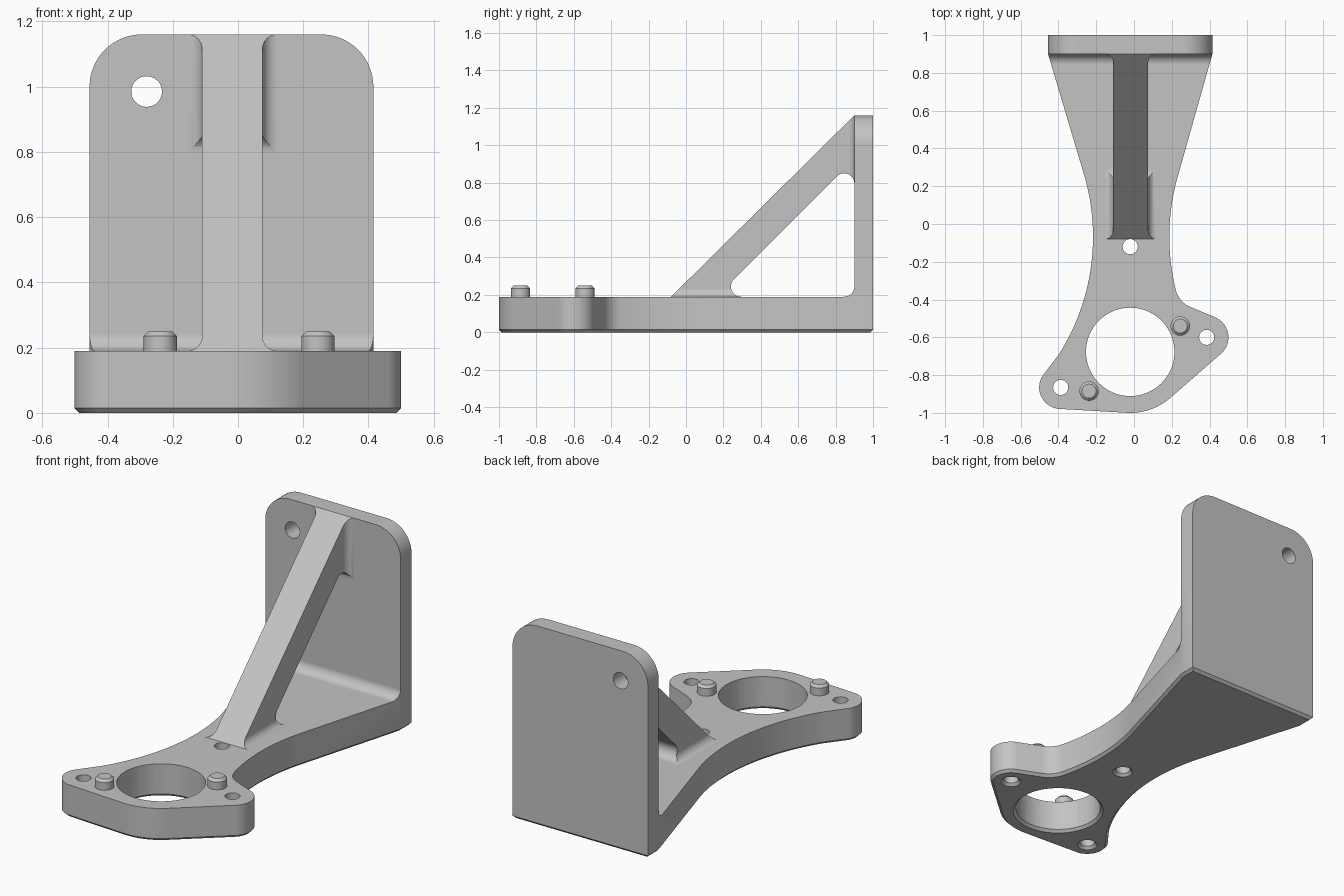
import bpy, bmesh
from math import cos, sin, radians

cube = bpy.data.objects.get("Cube")
if cube:
    bpy.data.objects.remove(cube, do_unlink=True)

GREY = (0.55, 0.55, 0.55, 1)
grey = bpy.data.materials.new("light grey metal")
grey.use_nodes = True
grey.diffuse_color = GREY
grey.node_tree.nodes["Principled BSDF"].inputs["Base Color"].default_value = GREY


def arc(cx, cy, r, a0, a1, n=16):
    """Points on an arc, angles in degrees."""
    return [(cx + r * cos(radians(a0 + (a1 - a0) * i / n)),
             cy + r * sin(radians(a0 + (a1 - a0) * i / n))) for i in range(n + 1)]


def make_object(name, bm):
    mesh = bpy.data.meshes.new(name)
    bmesh.ops.recalc_face_normals(bm, faces=bm.faces)
    bm.to_mesh(mesh)
    bm.free()
    mesh.materials.append(grey)
    ob = bpy.data.objects.new(name, mesh)
    bpy.context.collection.objects.link(ob)
    return ob


def prism(name, points, axis, lo, hi, chamfer=0):
    """Extrude a closed profile along an axis, with an optional chamfer at the low end."""
    place = {"x": lambda u, v, w: (w, u, v),
             "y": lambda u, v, w: (u, w, v),
             "z": lambda u, v, w: (u, v, w)}[axis]
    bm = bmesh.new()
    rings = [[bm.verts.new(place(u, v, w)) for u, v in points] for w in (lo + chamfer, hi)]
    low = bm.faces.new(rings[0])
    bm.faces.new(rings[1])
    for i in range(len(points)):
        j = (i + 1) % len(points)
        bm.faces.new((rings[0][i], rings[0][j], rings[1][j], rings[1][i]))
    bmesh.ops.recalc_face_normals(bm, faces=bm.faces)
    if chamfer:
        bmesh.ops.inset_region(bm, faces=[low], thickness=chamfer, use_even_offset=True)
        for v in low.verts:
            v.co.z = lo
    return make_object(name, bm)


def cone(name, x, y, r1, r2, lo, hi):
    bm = bmesh.new()
    bmesh.ops.create_cone(bm, cap_ends=True, segments=64, radius1=r1, radius2=r2, depth=hi - lo)
    bmesh.ops.translate(bm, verts=bm.verts, vec=(x, y, (lo + hi) / 2))
    return make_object(name, bm)


def combine(target, tool, operation):
    """Apply a boolean and remove the tool."""
    mod = target.modifiers.new("boolean", "BOOLEAN")
    mod.operation, mod.object, mod.solver = operation, tool, "EXACT"
    bpy.context.view_layer.objects.active = target
    bpy.ops.object.modifier_apply(modifier=mod.name)
    bpy.data.objects.remove(tool, do_unlink=True)


def finish(ob):
    bpy.ops.object.select_all(action="DESELECT")
    ob.select_set(True)
    bpy.context.view_layer.objects.active = ob
    bpy.ops.object.shade_smooth_by_angle(angle=radians(30))
    mod = ob.modifiers.new("even shading", "WEIGHTED_NORMAL")
    mod.keep_sharp = True


LEFT, RIGHT, TOP, WALL = -0.455, 0.415, 0.19, 0.9
BORE = (-0.02, -0.677)
LUGS = [(0.385, -0.6), (-0.388, -0.865)]
ROUND = 0.055

# Plan outline: waisted foot with two lugs around the bore
outline = [(LEFT, 1), (RIGHT, 1), (RIGHT, WALL)]
outline += arc(1.35, -0.068, 1.163, 164.1, 194, 24)
outline += arc(0.348, -0.319, 0.13, 194, 248)[1:]
outline += arc(*LUGS[0], 0.115, 68, -49, 24)
outline += arc(*BORE, 0.323, -49, -93)
outline += arc(*LUGS[1], 0.114, -93, -212, 24)
outline += arc(-1.38, -0.068, 1.163, -32.3, 15.9, 32)
outline += [(LEFT, WALL)]
bracket = prism("bracket_body", outline, "z", 0, 1.3, chamfer=0.015)

# Side profile: base and upright wall with a fillet between
side = [(-1.2, -0.1), (1.2, -0.1), (1.2, 1.3), (WALL, 1.3)]
side += arc(WALL - ROUND, TOP + ROUND, ROUND, 360, 270) + [(-1.2, TOP)]
combine(bracket, prism("side_profile", side, "x", -1, 1), "INTERSECT")

# Front profile: rounded top corners of the wall
front = [(-0.7, -0.2), (0.7, -0.2), (0.7, WALL)]
front += arc(RIGHT - 0.16, 1, 0.16, 0, 90) + arc(LEFT + 0.16, 1, 0.16, 90, 180)
front += [(-0.7, WALL)]
combine(bracket, prism("front_profile", front, "y", -1.5, 1.5), "INTERSECT")


# Diagonal strut, flared with fillets where it meets the base and the wall
def flare(length, r=0.045, x0=-0.11, x1=0.075):
    return ([(x0 - r, -0.06)] + arc(x0 - r, r, r, 270, 360) + [(x0, length), (x1, length)]
            + arc(x1 + r, r, r, 180, 270) + [(x1 + r, -0.06)])


strut = prism("strut", [(u, TOP + t) for u, t in flare(1.2)], "y", -0.3, 0.95)
wall_flare = prism("wall_flare", [(u, WALL - t) for u, t in flare(1.1)], "z", 0.1, 1.4)
combine(strut, wall_flare, "UNION")
web = [(-0.08, 0.15), (-0.08, TOP), (WALL, 1.16), (0.95, 1.16), (0.95, 0.75)]
web += arc(0.845, 0.795, ROUND, 0, 135) + arc(0.295, 0.245, ROUND, 135, 270)
web += [(0.35, 0.15)]
combine(strut, prism("web_profile", web, "x", -0.4, 0.4), "INTERSECT")
combine(bracket, strut, "UNION")

# Bore and screw holes, chamfered underneath
for (x, y), r in [(BORE, 0.234), (LUGS[0], 0.04), (LUGS[1], 0.04), ((-0.02, -0.12), 0.04)]:
    combine(bracket, cone("hole", x, y, r, r, -0.1, 0.4 if y < -0.2 else 0.3), "DIFFERENCE")
    combine(bracket, cone("chamfer", x, y, r + 0.025, r - 0.01, -0.01, 0.025), "DIFFERENCE")

# Hole through the wall
combine(bracket, prism("wall_hole", arc(-0.28, 0.985, 0.047, 0, 350, 35), "y", 0.8, 1.1),
        "DIFFERENCE")
finish(bracket)

# Locating pegs
for name, x, y in [("left_peg", 0.245, -0.54), ("right_peg", -0.238, -0.885)]:
    peg = cone(name, x, y, 0.051, 0.051, 0.15, 0.235)
    combine(peg, cone("peg_tip", x, y, 0.051, 0.037, 0.235, 0.249), "UNION")
    finish(peg)
